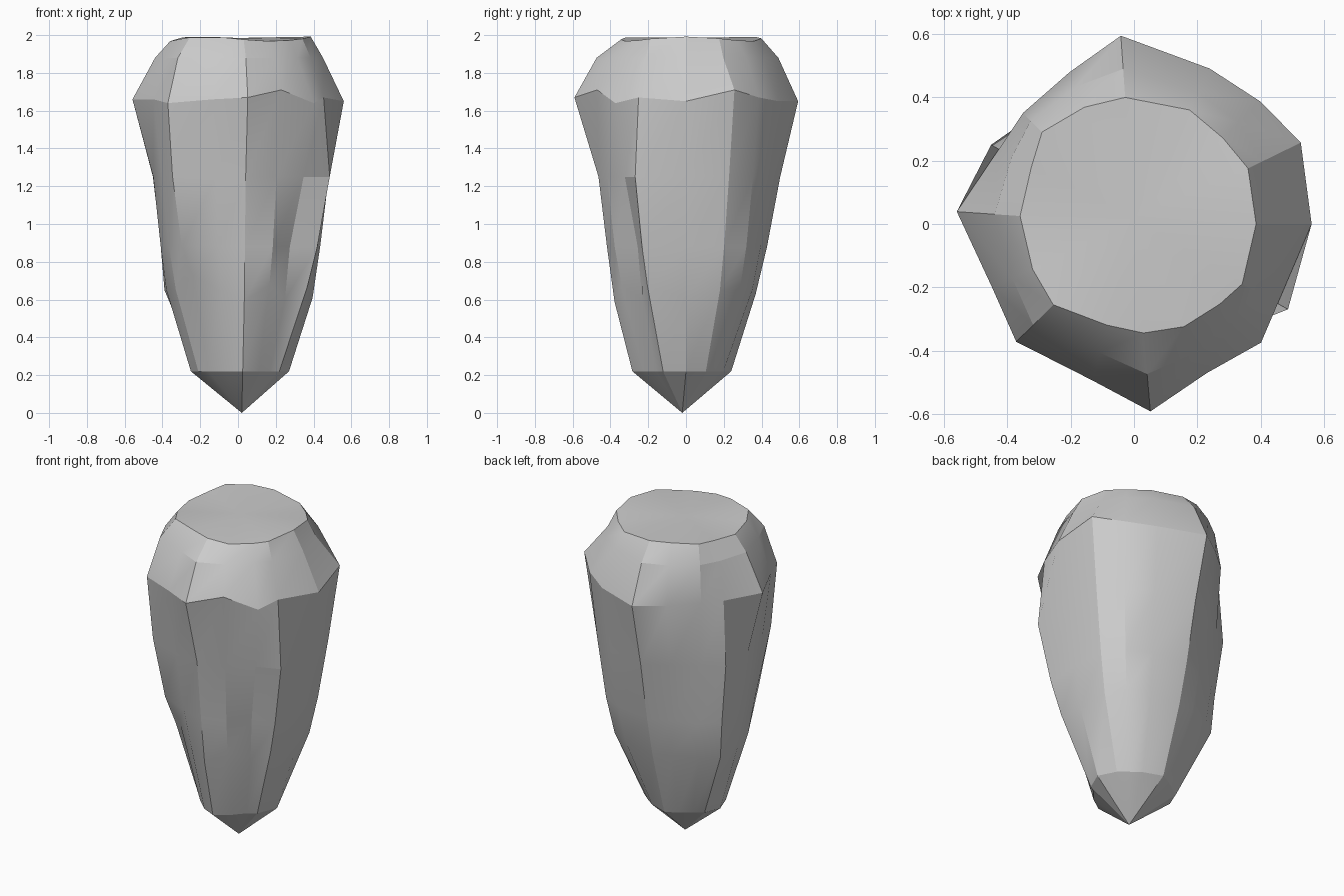
import bpy, bmesh
from math import sin, cos, radians

# Direction of each facet column around the stone
angles = [0, 26, 44, 64, 94, 113, 135, 151, 176, 204, 225, 255, 275, 296, 317, 331]
# Uneven height of the shoulder line
shoulder_lift = [0, .06, .02, 0, 0, 0, .01, 0, .01, .01, -.01, .01, .02, .06, -.01, .02]
# Uneven height of the lower break line
lower_lift = [-.04, 0, 0, 0, -.02, 0, 0, 0, 0, 0, .08, 0, -.06, .03, -.05, .02]
# Rings from bottom to top: height, radii
rings = [
    (.22, [.27, .24, .22, .22, .24, .22, .22, .24, .25, .23, .22, .25, .285, .25, .23, .25]),
    (.65, [.395, .41, .41, .39, .37, .37, .41, .445, .38, .36, .34, .35, .38, .38, .34, .42]),
    (.88, [.435, .46, .46, .44, .43, .41, .44, .465, .41, .40, .42, .40, .42, .42, .375, .48]),
    (1.25, [.48, .52, .51, .49, .50, .46, .47, .515, .45, .44, .49, .46, .465, .465, .475, .555]),
    (1.65, [.56, .585, .555, .545, .595, .52, .495, .487, .56, .49, .525, .51, .593, .523, .548, .518]),
    (1.88, [.45, .45, .46, .46, .49, .47, .46, .44, .44, .42, .45, .42, .475, .45, .43, .44]),
    (1.98, [.385, .40, .39, .40, .40, .40, .41, .37, .36, .35, .36, .33, .345, .36, .37, .39]),
]

bm = bmesh.new()
loops = []
for level, (z, radii) in enumerate(rings):
    loop = []
    for i, (a, r) in enumerate(zip(angles, radii)):
        lift = {1: lower_lift[i], 4: shoulder_lift[i], 6: .012 * cos(3 * radians(a))}.get(level, 0)
        loop.append(bm.verts.new((r * cos(radians(a)), r * sin(radians(a)), z + lift)))
    loops.append(loop)

# Faceted sides
n = len(angles)
for low, high in zip(loops, loops[1:]):
    for i in range(n):
        j = (i + 1) % n
        bm.faces.new((low[i], low[j], high[j], high[i]))

# Pointed base and nearly flat top
tip = bm.verts.new((.02, -.02, 0))
crown = bm.verts.new((0, .02, 1.985))
for i in range(n):
    j = (i + 1) % n
    bm.faces.new((tip, loops[0][j], loops[0][i]))
    bm.faces.new((crown, loops[-1][i], loops[-1][j]))
bmesh.ops.recalc_face_normals(bm, faces=bm.faces)

mesh = bpy.data.meshes.new("pointed_rock")
bm.to_mesh(mesh)
bm.free()
rock = bpy.data.objects.new("pointed_rock", mesh)
bpy.context.collection.objects.link(rock)
bpy.context.view_layer.objects.active = rock
rock.select_set(True)
bpy.ops.object.shade_smooth_by_angle(angle=radians(20))
